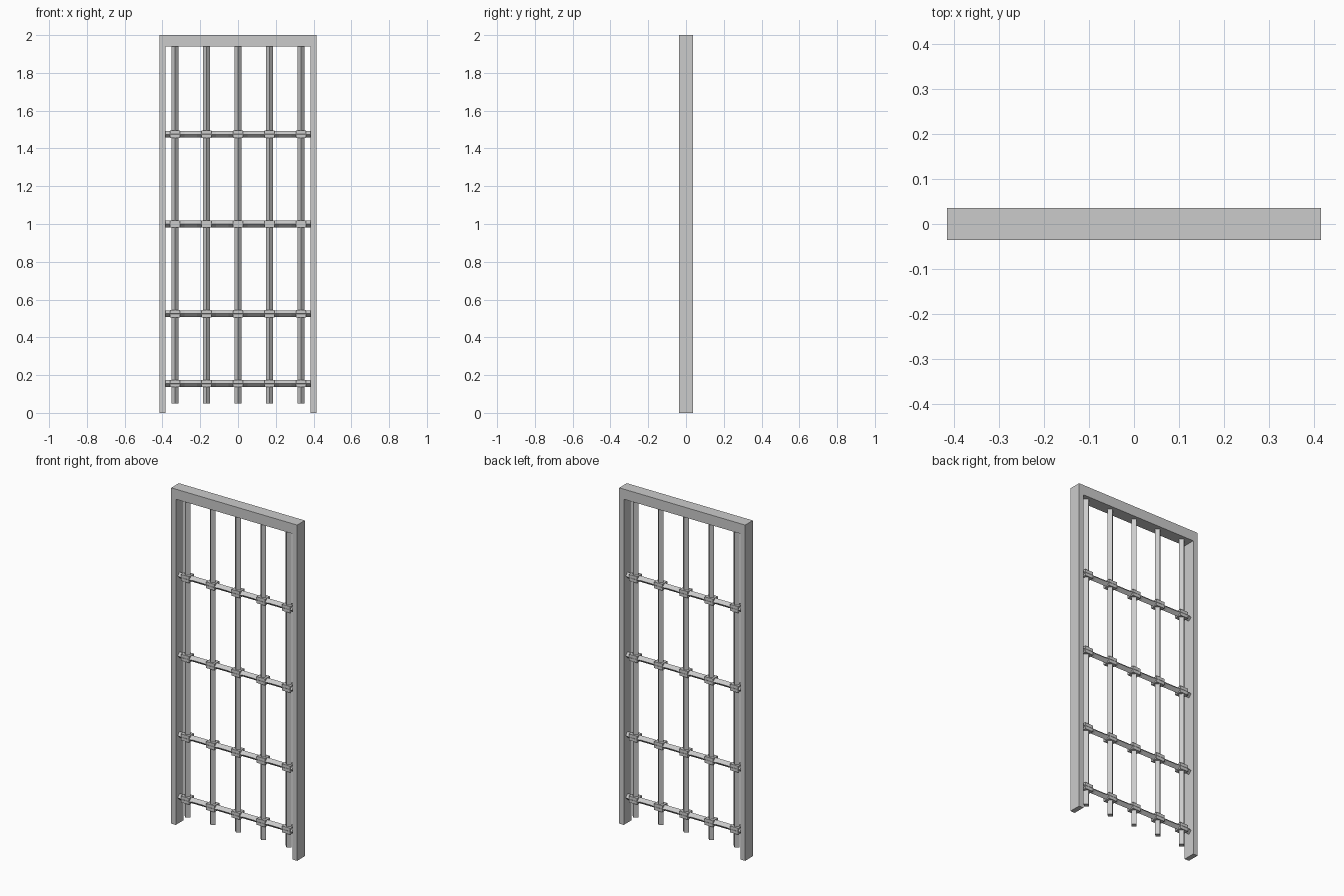
import bpy, bmesh, math

if "Cube" in bpy.data.objects:
    bpy.data.objects.remove(bpy.data.objects["Cube"])


def make_object(name, bm):
    bmesh.ops.recalc_face_normals(bm, faces=bm.faces)
    mesh = bpy.data.meshes.new(name)
    bm.to_mesh(mesh)
    bm.free()
    obj = bpy.data.objects.new(name, mesh)
    bpy.context.collection.objects.link(obj)
    return obj


def loft(name, rings):
    """Skin a list of equal-length point rings and cap both ends."""
    bm = bmesh.new()
    loops = [[bm.verts.new(p) for p in ring] for ring in rings]
    n = len(loops[0])
    for a, b in zip(loops, loops[1:]):
        for i in range(n):
            j = (i + 1) % n
            bm.faces.new((a[i], a[j], b[j], b[i]))
    bm.faces.new(loops[0])
    bm.faces.new(loops[-1])
    return make_object(name, bm)


def diamond_x(x, z, ry, rz):
    return [(x, ry, z), (x, 0, z + rz), (x, -ry, z), (x, 0, z - rz)]


def diamond_z(z, x, r):
    return [(x + r, 0, z), (x, r, z), (x - r, 0, z), (x, -r, z)]


def box(name, x, z, sx, sy, sz):
    bm = bmesh.new()
    bmesh.ops.create_cube(bm, size=1)
    for v in bm.verts:
        v.co = (x + v.co.x * sx, v.co.y * sy, z + v.co.z * sz)
    return make_object(name, bm)


W, T, D, TOP = 0.415, 0.03, 0.036, 1.94
bar_xs = [(i - 2) / 6 for i in range(5)]

# Door surround: one inverted U profile extruded in depth
outline = [(-W, 0), (-W, 2), (W, 2), (W, 0),
           (W - T, 0), (W - T, TOP), (T - W, TOP), (T - W, 0)]
bm = bmesh.new()
front = [bm.verts.new((x, -D, z)) for x, z in outline]
back = [bm.verts.new((x, D, z)) for x, z in outline]
for i in range(8):
    j = (i + 1) % 8
    bm.faces.new((front[i], front[j], back[j], back[i]))
for side in (front, back):
    for quad in ((0, 1, 6, 7), (1, 2, 5, 6), (2, 3, 4, 5)):
        if quad == (0, 1, 6, 7):
            bm.faces.new([side[k] for k in (0, 1, 6, 7)])
        else:
            bm.faces.new([side[k] for k in quad])
make_object("door_frame", bm)

# Upright bars, square stock set on edge
for x in bar_xs:
    loft("upright_bar", [diamond_z(0.05, x, 0.019), diamond_z(TOP, x, 0.019)])

# Cross bars on edge, swelling towards a collar at each upright
for z in (0.155, 0.525, 1.0, 1.475):
    rings = [diamond_x(T - W, z, 0.018, 0.018)]
    for x in bar_xs:
        for dx, ry in ((-0.05, 0.018), (-0.026, 0.024), (0.026, 0.024), (0.05, 0.018)):
            if abs(x + dx) < W - T - 0.001:
                rings.append(diamond_x(x + dx, z, ry, 0.018))
    rings.append(diamond_x(W - T, z, 0.018, 0.018))
    loft("cross_bar", rings)
    for x in bar_xs:
        box("collar", x, z, 0.054, 0.046, 0.038)
